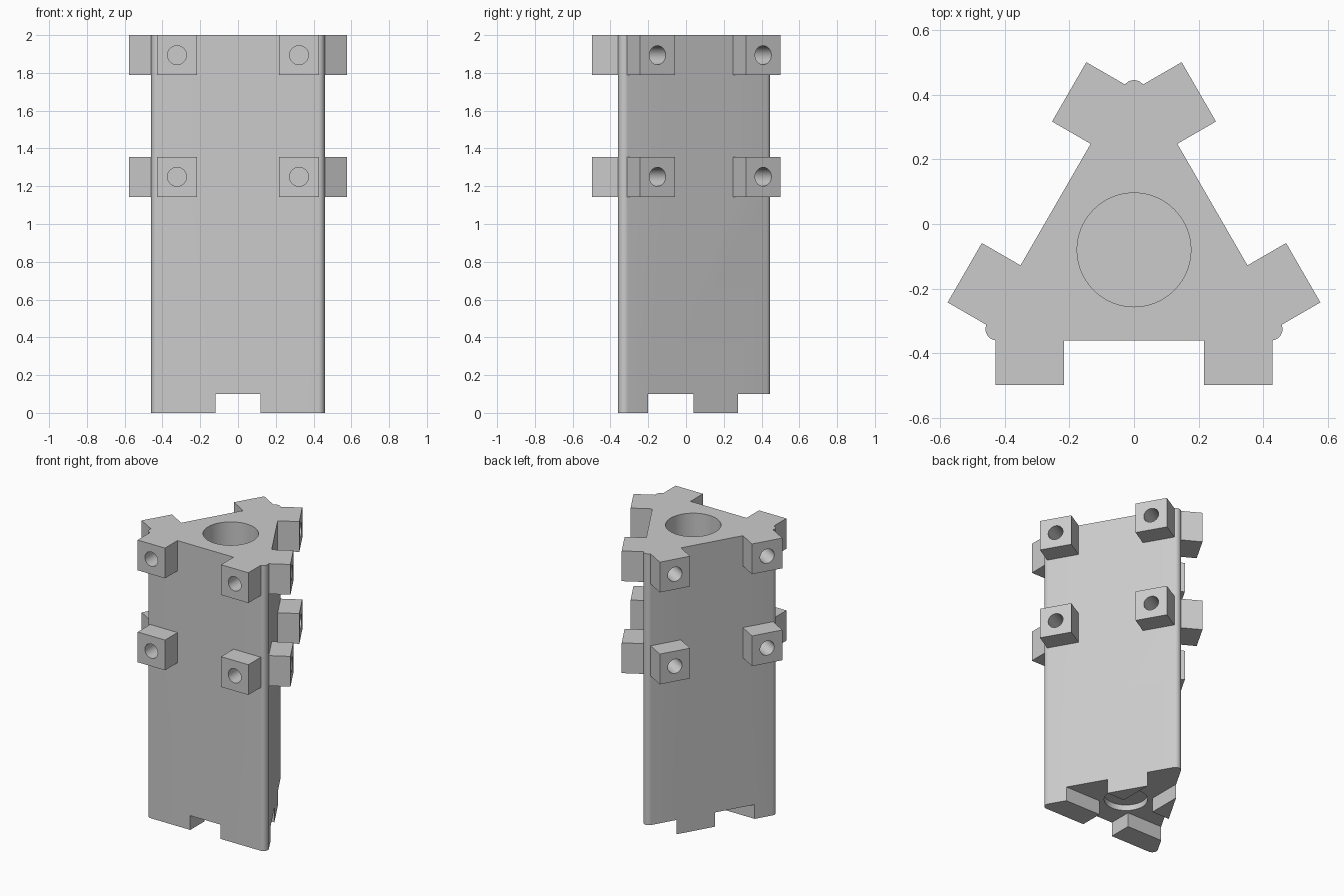
import bpy, bmesh, math
from mathutils import Matrix, Vector

if "Cube" in bpy.data.objects:
    bpy.data.objects.remove(bpy.data.objects["Cube"], do_unlink=True)

AXIS_Y = -0.08          # centre of the triangular column
INRADIUS = 0.28         # centre to flat side
ROUND = 0.035           # corner rounding
HEIGHT = 2.0
LUG_X, LUG_SIZE, LUG_FACE = 0.323, 0.212, 0.418
LUG_LEVELS = (1.25, HEIGHT - LUG_SIZE / 2)

grey = bpy.data.materials.new("light grey")
grey.use_nodes = True
grey.diffuse_color = (0.6, 0.6, 0.6, 1)
grey.node_tree.nodes["Principled BSDF"].inputs["Base Color"].default_value = (0.6, 0.6, 0.6, 1)


def finish(bm, name):
    bmesh.ops.recalc_face_normals(bm, faces=bm.faces)
    mesh = bpy.data.meshes.new(name)
    bm.to_mesh(mesh)
    bm.free()
    mesh.materials.append(grey)
    obj = bpy.data.objects.new(name, mesh)
    bpy.context.collection.objects.link(obj)
    return obj


def add_box(bm, low, high, turn=Matrix()):
    low, high = Vector(low), Vector(high)
    place = Matrix.Translation((low + high) / 2) @ Matrix.Diagonal((*(high - low), 1))
    bmesh.ops.create_cube(bm, size=1, matrix=turn @ place)


def add_cylinder(bm, radius, depth, matrix, sides=48):
    bmesh.ops.create_cone(bm, cap_ends=True, segments=sides, radius1=radius,
                          radius2=radius, depth=depth, matrix=matrix)


def combine(target, tool, operation):
    mod = target.modifiers.new(operation.lower(), "BOOLEAN")
    mod.operation, mod.solver, mod.object = operation, "EXACT", tool
    bpy.context.view_layer.objects.active = target
    bpy.ops.object.modifier_apply(modifier=mod.name)
    bpy.data.objects.remove(tool, do_unlink=True)


# Three sides of the column, each turned about its axis
turns = [Matrix.Translation((0, AXIS_Y, 0)) @ Matrix.Rotation(math.radians(a), 4, "Z")
         for a in (0, 120, 240)]

# Column: triangle with rounded corners
bm = bmesh.new()
outline = []
for corner in (-30, 90, 210):
    c = math.radians(corner)
    middle = Vector((math.cos(c), math.sin(c), 0)) * 2 * (INRADIUS - ROUND)
    for step in range(13):
        a = c + math.radians(-60 + step * 10)
        outline.append(bm.verts.new(middle + ROUND * Vector((math.cos(a), math.sin(a), 0))))
base = bm.faces.new(outline)
top = bmesh.ops.extrude_face_region(bm, geom=[base])["geom"]
bmesh.ops.translate(bm, vec=(0, 0, HEIGHT), verts=[v for v in top if isinstance(v, bmesh.types.BMVert)])
bmesh.ops.translate(bm, vec=(0, AXIS_Y, 0), verts=bm.verts)
column = finish(bm, "column_with_lugs")

# Square lugs and their screw holes, two rows of two on every side
lugs, holes = bmesh.new(), bmesh.new()
for turn in turns:
    for x in (-LUG_X, LUG_X):
        for z in LUG_LEVELS:
            h = LUG_SIZE / 2
            add_box(lugs, (x - h, -LUG_FACE, z - h), (x + h, 0.02 - INRADIUS, z + h), turn)
            add_cylinder(holes, 0.05, 0.4, turn @ Matrix.Translation((x, -LUG_FACE, z))
                         @ Matrix.Rotation(math.pi / 2, 4, "X"), 32)
combine(column, finish(lugs, "lugs"), "UNION")
combine(column, finish(holes, "screw_holes"), "DIFFERENCE")

# Crossed channels under the foot
for low, high in (((-0.118, -1, -0.1), (0.118, 1, 0.1)),
                  ((-1, AXIS_Y - 0.12, -0.1), (1, AXIS_Y + 0.12, 0.1))):
    bm = bmesh.new()
    add_box(bm, low, high)
    combine(column, finish(bm, "channel"), "DIFFERENCE")

# Deep round bore from the top and shallow round recess in the foot
for radius, low, high in ((0.176, 0.25, HEIGHT + 0.1), (0.138, 0.05, 0.14)):
    bm = bmesh.new()
    add_cylinder(bm, radius, high - low, Matrix.Translation((0, AXIS_Y, (low + high) / 2)), 64)
    combine(column, finish(bm, "bore"), "DIFFERENCE")

# Smooth rounded surfaces, crisp edges
bpy.ops.object.select_all(action="DESELECT")
column.select_set(True)
bpy.context.view_layer.objects.active = column
bpy.ops.object.shade_smooth_by_angle(angle=math.radians(30))
